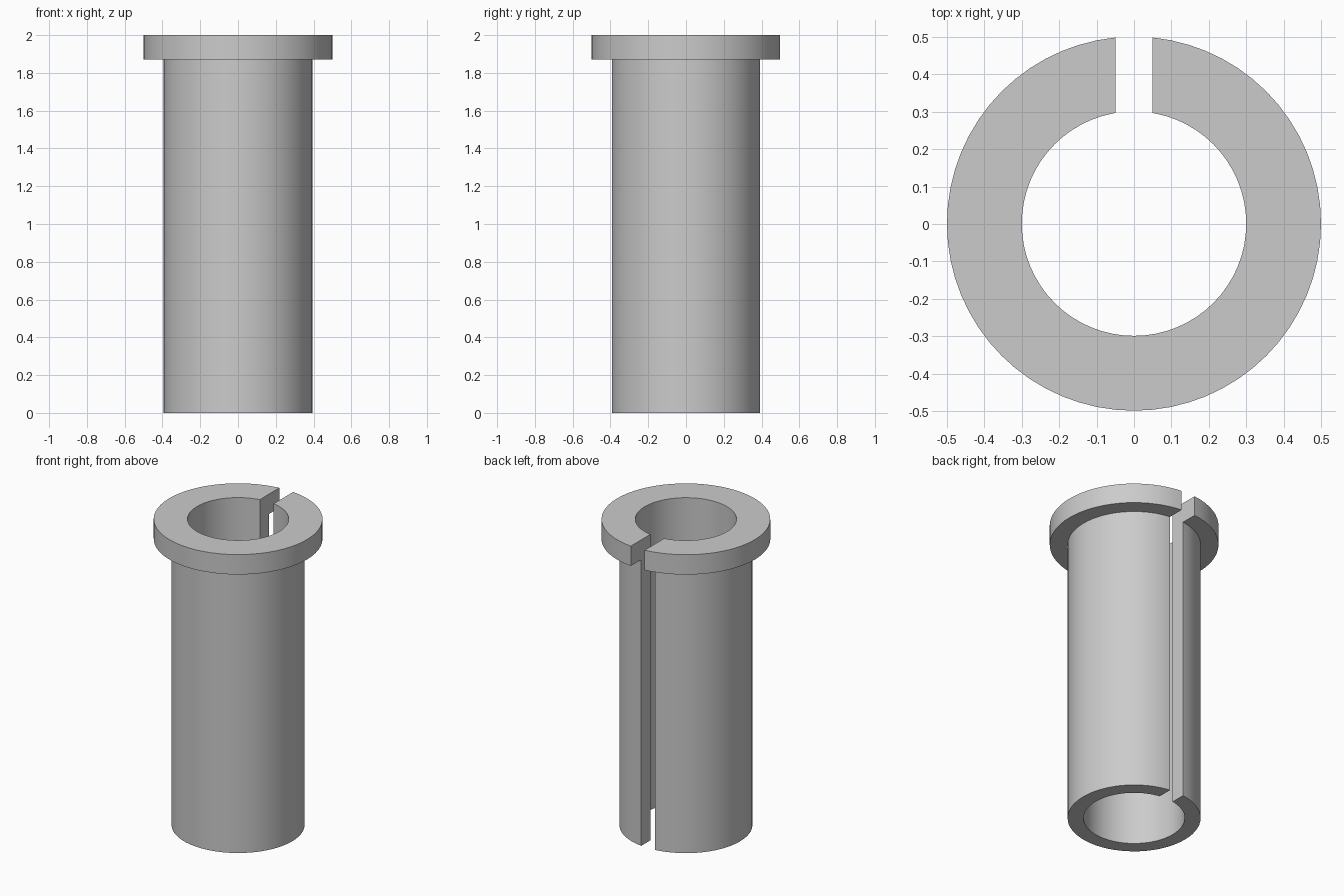
import bpy, bmesh, math
from mathutils import Vector

cube = bpy.data.objects.get("Cube")
if cube:
    bpy.data.objects.remove(cube, do_unlink=True)

BORE, BODY, FLANGE = 0.30, 0.394, 0.50   # radii
FLANGE_Z, TOP_Z = 1.87, 2.0
SLOT = 0.10                              # slot width
SHIFT_Y = 0.001                          # keeps the slotted ring centred
SEGMENTS = 64

grey = bpy.data.materials.new("plain grey")
grey.use_nodes = True
colour = (0.6, 0.6, 0.6, 1)
grey.diffuse_color = colour
grey.node_tree.nodes["Principled BSDF"].inputs["Base Color"].default_value = colour


def add_object(name, bm):
    mesh = bpy.data.meshes.new(name)
    bmesh.ops.recalc_face_normals(bm, faces=bm.faces)
    bm.to_mesh(mesh)
    bm.free()
    obj = bpy.data.objects.new(name, mesh)
    bpy.context.collection.objects.link(obj)
    return obj


# Flanged sleeve: closed wall profile turned about the vertical axis
profile = [(BORE, 0), (BODY, 0), (BODY, FLANGE_Z),
           (FLANGE, FLANGE_Z), (FLANGE, TOP_Z), (BORE, TOP_Z)]
bm = bmesh.new()
verts = [bm.verts.new((r, 0, z)) for r, z in profile]
edges = [bm.edges.new((v, verts[i - 1])) for i, v in enumerate(verts)]
bmesh.ops.spin(bm, geom=verts + edges, cent=(0, 0, 0), axis=(0, 0, 1),
               angle=math.tau, steps=SEGMENTS, use_duplicate=False)
bmesh.ops.remove_doubles(bm, verts=bm.verts, dist=0.0001)
bmesh.ops.translate(bm, verts=bm.verts, vec=Vector((0, SHIFT_Y, 0)))
sleeve = add_object("flanged_sleeve", bm)
sleeve.data.materials.append(grey)

# Full-length slot through the back wall
bm = bmesh.new()
bmesh.ops.create_cube(bm, size=1)
bmesh.ops.scale(bm, verts=bm.verts, vec=(SLOT, 0.6, TOP_Z + 0.4))
bmesh.ops.translate(bm, verts=bm.verts, vec=(0, 0.4, TOP_Z / 2))
cutter = add_object("slot_cutter", bm)
cutter.data.materials.append(grey)
cutter.hide_render = True

cut = sleeve.modifiers.new("slot", 'BOOLEAN')
cut.operation = 'DIFFERENCE'
cut.solver = 'EXACT'
cut.object = cutter

# Apply the cut, drop the cutter and shade the round walls smooth
bpy.ops.object.select_all(action='DESELECT')
sleeve.select_set(True)
bpy.context.view_layer.objects.active = sleeve
bpy.ops.object.modifier_apply(modifier=cut.name)
bpy.data.objects.remove(cutter, do_unlink=True)
bpy.ops.object.shade_smooth_by_angle(angle=math.radians(30))
